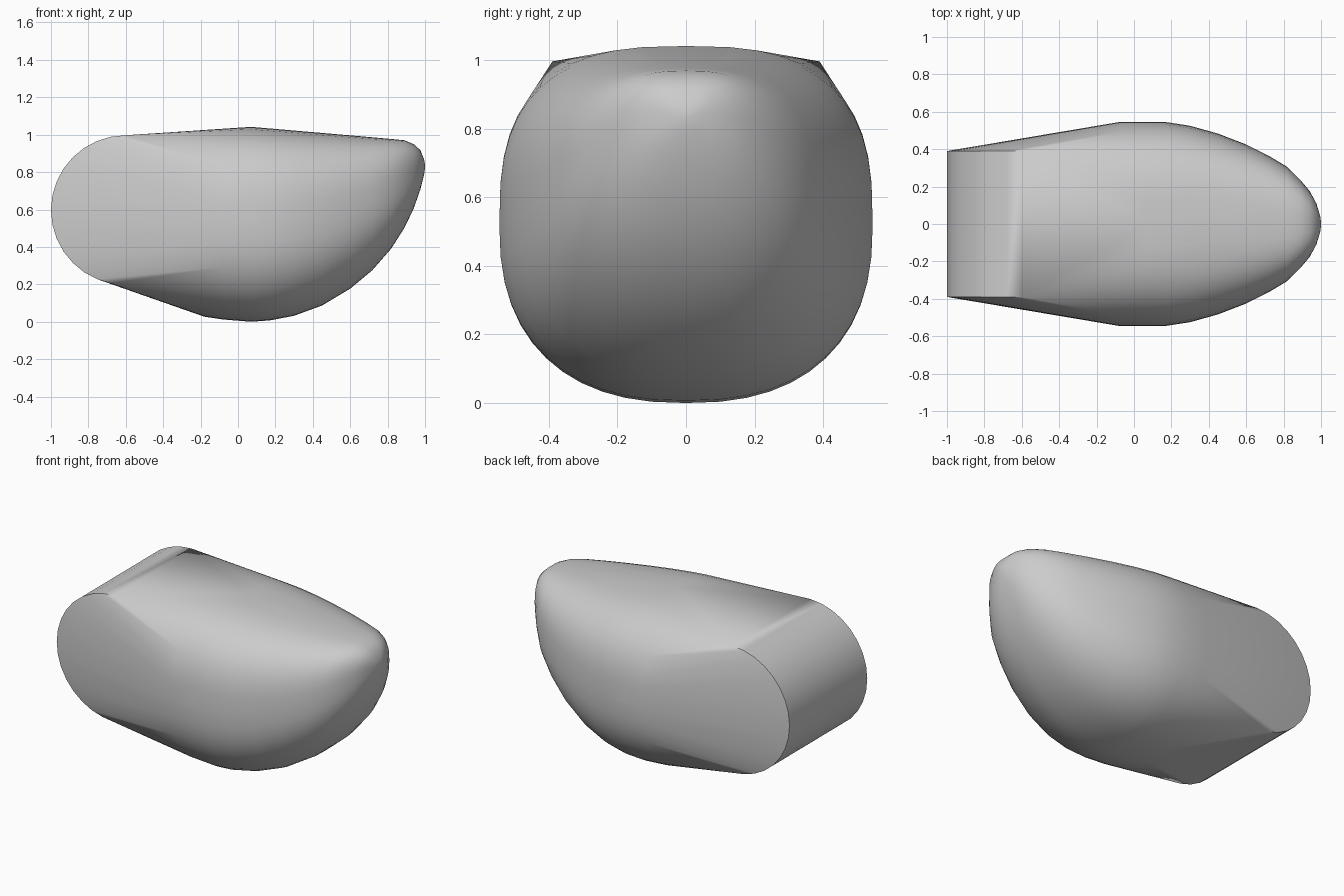
import bpy, bmesh
from math import sin, cos, tau, copysign

if "Cube" in bpy.data.objects:
    bpy.data.objects.remove(bpy.data.objects["Cube"])

SEGMENTS = 48

# Body sections along x: (x, half width, bottom z, top z)
SECTIONS = [
    (-0.18, 0.525, 0.030, 1.025),
    (-0.08, 0.545, 0.015, 1.033),
    (0.07, 0.545, 0.003, 1.045),
    (0.17, 0.545, 0.010, 1.036),
    (0.30, 0.525, 0.035, 1.025),
    (0.45, 0.483, 0.090, 1.012),
    (0.60, 0.425, 0.180, 0.999),
    (0.72, 0.365, 0.280, 0.989),
    (0.82, 0.305, 0.395, 0.980),
    (0.89, 0.235, 0.505, 0.973),
    (0.94, 0.175, 0.610, 0.952),
    (0.975, 0.110, 0.710, 0.920),
    (0.995, 0.045, 0.790, 0.870),
    (1.00, 0.012, 0.825, 0.845),
]


def rounded(value, exponent):
    return copysign(abs(value) ** (2 / exponent), value)


def add_section(bm, x, half, bottom, top):
    # Rounded square, tighter corners at the top
    mid, height = (bottom + top) / 2, (top - bottom) / 2
    for i in range(SEGMENTS):
        a = tau * i / SEGMENTS
        n = 2.8 if sin(a) > 0 else 2.4
        bm.verts.new((x, half * rounded(cos(a), n), mid + height * rounded(sin(a), n)))


def add_rear_drum(bm, x, z, radius, half):
    # Sideways cylinder forming the round back end
    for side in (-half, half):
        for i in range(32):
            a = tau * i / 32
            bm.verts.new((x + radius * cos(a), side, z + radius * sin(a)))


# Skin stretched over the drum and the rounded nose
bm = bmesh.new()
add_rear_drum(bm, -0.6, 0.6, 0.4, 0.39)
for section in SECTIONS:
    add_section(bm, *section)
bmesh.ops.convex_hull(bm, input=bm.verts[:])
bmesh.ops.delete(bm, geom=[v for v in bm.verts if not v.link_faces], context='VERTS')
bmesh.ops.translate(bm, verts=bm.verts[:], vec=(0, 0, -min(v.co.z for v in bm.verts)))
bmesh.ops.recalc_face_normals(bm, faces=bm.faces[:])

mesh = bpy.data.meshes.new("rounded_body")
bm.to_mesh(mesh)
bm.free()
body = bpy.data.objects.new("rounded_body", mesh)
bpy.context.collection.objects.link(body)
bpy.context.view_layer.objects.active = body
body.select_set(True)
bpy.ops.object.shade_smooth_by_angle(angle=0.55)
